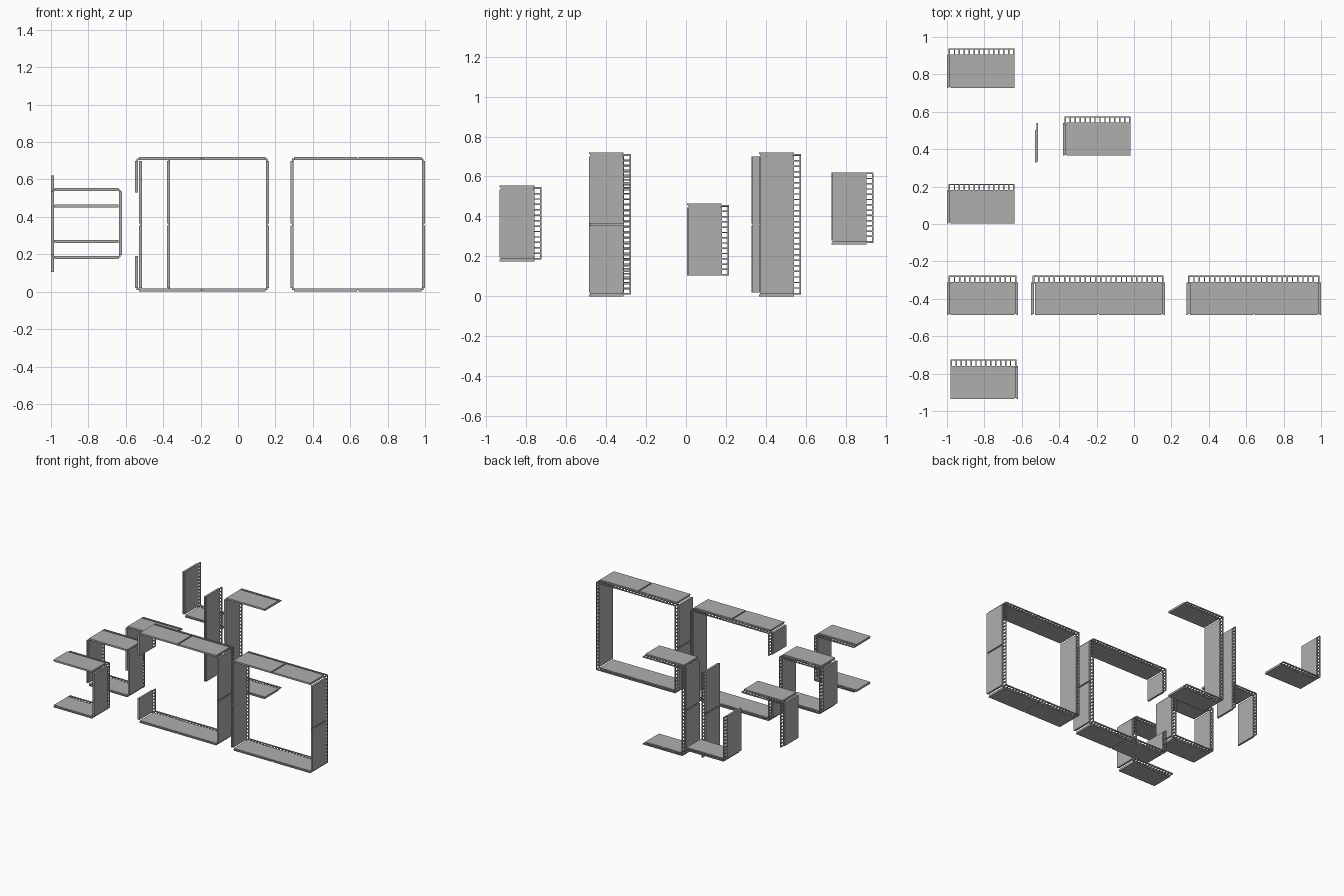
import bpy
import bmesh
from mathutils import Matrix, Vector

if "Cube" in bpy.data.objects:
    bpy.data.objects.remove(bpy.data.objects["Cube"], do_unlink=True)

grey = bpy.data.materials.new("mid_grey")
grey.use_nodes = True
COLOUR = (0.43, 0.43, 0.43, 1)
grey.diffuse_color = COLOUR
grey.node_tree.nodes["Principled BSDF"].inputs["Base Color"].default_value = COLOUR

DEPTH = 0.175      # panel depth along y
LADDER = 0.036     # ladder depth behind the panel
LAYER = 0.008      # thickness of each of the two layers
CORNER = 0.02      # space left free at each corner
HALF = 0.17        # length of a half panel
PITCH = 0.0275     # rung spacing
RAIL = 0.007


def make_object(name, boxes, place):
    """One object from boxes given as (along, depth, thickness) ranges."""
    bm = bmesh.new()
    for ranges in boxes:
        lo, hi = (Vector(c) for c in zip(*ranges))
        matrix = Matrix.Translation((lo + hi) / 2) @ Matrix.Diagonal((*(hi - lo), 1))
        bmesh.ops.create_cube(bm, size=1, matrix=matrix)
    for v in bm.verts:
        v.co = place(*v.co)
    bmesh.ops.recalc_face_normals(bm, faces=bm.faces)
    mesh = bpy.data.meshes.new(name)
    bm.to_mesh(mesh)
    bm.free()
    mesh.materials.append(grey)
    bpy.context.collection.objects.link(bpy.data.objects.new(name, mesh))


def panel(name, side, outer, start, end, y, join_start, join_end):
    """Outer plates on an inner sheet that carries a ladder along its back."""
    inward = 1 if side in "LB" else -1

    def place(a, d, t):
        p = outer + inward * t
        return (p, y + d, a) if side in "LR" else (a, y + d, p)

    # Outer plates, split at the middle of long panels
    outer_layer, inner_layer = (0, LAYER), (LAYER, 2 * LAYER)
    mid = (start + end) / 2
    spans = [(start, end)]
    if end - start > 0.5:
        spans = [(start, mid - 0.005), (mid + 0.005, end)]
    make_object(name + "_plate", [(s, (0, DEPTH), outer_layer) for s in spans], place)

    # Inner sheet
    boxes = [((start, end), (0.005, DEPTH), inner_layer)]
    # Back rail and rungs, reaching into joined corners
    a0 = start - (CORNER / 2 if join_start else 0)
    a1 = end + (CORNER / 2 if join_end else 0)
    back = DEPTH + LADDER
    boxes.append(((a0, a1), (back - RAIL, back), inner_layer))
    boxes.append(((a0, a1), (DEPTH - RAIL, DEPTH + 0.002), inner_layer))
    count = round((a1 - a0) / PITCH)
    for i in range(count + 1):
        a = a0 + (a1 - a0 - RAIL) * i / count
        boxes.append(((a, a + RAIL), (DEPTH, back - RAIL), inner_layer))
    make_object(name + "_ladder_sheet", boxes, place)


def frame(name, x0, x1, z0, z1, y, sides):
    """Panels around a rectangle; 'l' is a left side made of two half panels."""
    has = {s: s in sides.upper() for s in "LRTB"}
    xs, zs = (x0 + CORNER, x1 - CORNER), (z0 + CORNER, z1 - CORNER)
    for side, label, outer in (("L", "left", x0), ("R", "right", x1)):
        if side in sides:
            panel(f"{name}_{label}", side, outer, *zs, y, has["B"], has["T"])
    for side, label, outer in (("T", "top", z1), ("B", "bottom", z0)):
        if side in sides:
            panel(f"{name}_{label}", side, outer, *xs, y, has["L"], has["R"])
    if "l" in sides:
        panel(name + "_left_lower", "L", x0, zs[0], zs[0] + HALF, y, True, False)
        panel(name + "_left_upper", "L", x0, zs[1] - HALF, zs[1], y, False, True)


# Large frames
frame("large_closed_frame", 0.28, 1.0, 0, 0.72, -0.487, "LRTB")
frame("large_open_frame", -0.55, 0.167, 0, 0.72, -0.487, "lRTB")
frame("tall_bracket", -0.38, 0, 0, 0.72, 0.365, "LTB")
frame("straight_wall", -0.53, 0, 0, 0.72, 0.328, "L")

# Small frames
frame("small_closed_frame", -1, -0.62, 0.175, 0.555, -0.487, "LRTB")
frame("small_bracket", -1, -0.62, 0.175, 0.555, -0.935, "RTB")
frame("upper_angle", -1, -0.62, 0.085, 0.465, 0.004, "LT")
frame("lower_angle", -1, -0.62, 0.26, 0.64, 0.728, "LB")
